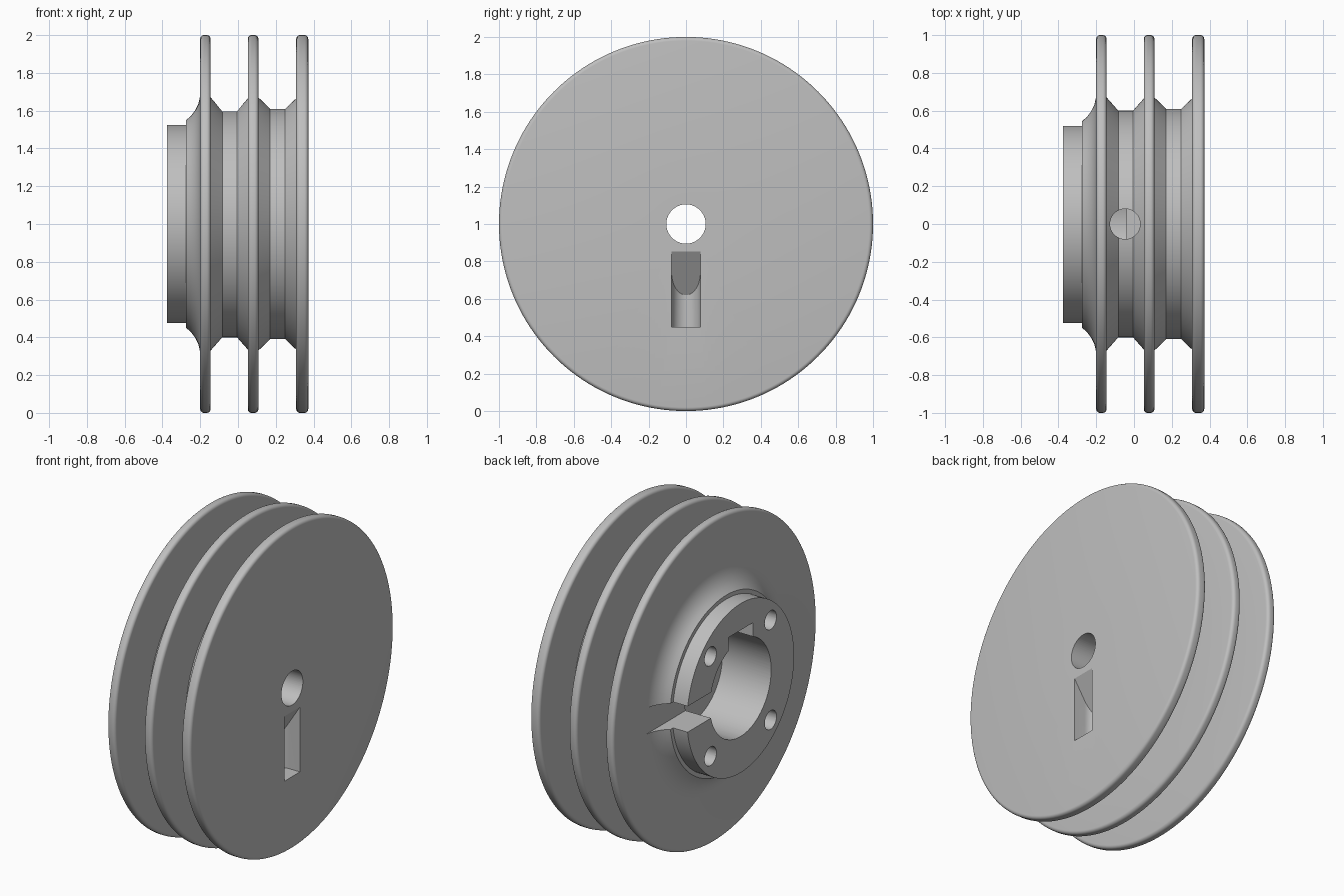
import bpy, bmesh
from math import pi, sin, cos
from mathutils import Vector, Matrix

if "Cube" in bpy.data.objects:
    bpy.data.objects.remove(bpy.data.objects["Cube"], do_unlink=True)

grey = bpy.data.materials.new("plain grey")
grey.use_nodes = True
colour = (0.52, 0.52, 0.52, 1)
grey.diffuse_color = colour
grey.node_tree.nodes["Principled BSDF"].inputs["Base Color"].default_value = colour

AXIS = Vector((0, 0, 1))  # centre of the wheel, which turns about x


def make_object(name, bm):
    bmesh.ops.recalc_face_normals(bm, faces=bm.faces)
    mesh = bpy.data.meshes.new(name)
    bm.to_mesh(mesh)
    bm.free()
    mesh.materials.append(grey)
    obj = bpy.data.objects.new(name, mesh)
    bpy.context.collection.objects.link(obj)
    return obj


def arc(cx, cr, radius, start, end, steps=5):
    angles = [start + (end - start) * i / steps for i in range(steps + 1)]
    return [(cx + radius * cos(a), cr + radius * sin(a)) for a in angles]


def flange(x0, x1, bevel=0.02):
    """Outline of a disc rim with rounded edges, as (x, radius)."""
    return (arc(x0 + bevel, 1 - bevel, bevel, pi, pi / 2)
            + arc(x1 - bevel, 1 - bevel, bevel, pi / 2, 0))


def lathe(name, outline, segments=160):
    bm = bmesh.new()
    verts = [bm.verts.new((x, 0, 1 + r)) for x, r in outline]
    edges = [bm.edges.new(pair) for pair in zip(verts, verts[1:])]
    bmesh.ops.spin(bm, geom=verts + edges, cent=AXIS, axis=(1, 0, 0),
                   angle=2 * pi, steps=segments, use_duplicate=False)
    bmesh.ops.remove_doubles(bm, verts=bm.verts, dist=0.0001)
    return make_object(name, bm)


def rod(name, start, end, radius, segments=64):
    start, end = Vector(start), Vector(end)
    bm = bmesh.new()
    turn = (end - start).to_track_quat('Z', 'Y').to_matrix().to_4x4()
    bmesh.ops.create_cone(bm, cap_ends=True, segments=segments, radius1=radius,
                          radius2=radius, depth=(end - start).length,
                          matrix=Matrix.Translation((start + end) / 2) @ turn)
    return make_object(name, bm)


def block(name, low, high):
    low, high = Vector(low), Vector(high)
    bm = bmesh.new()
    bmesh.ops.create_cube(bm, size=1, matrix=Matrix.Translation((low + high) / 2)
                          @ Matrix.Diagonal((*(high - low), 1)))
    return make_object(name, bm)


def rope_pocket():
    """Round-backed pocket with a sloping ceiling."""
    bm = bmesh.new()
    outline = [(0.45, -0.077)] + arc(0.3, 0, 0.077, -pi / 2, -3 * pi / 2, 20) + [(0.45, 0.077)]
    face = bm.faces.new([bm.verts.new((x, y, 0.45)) for x, y in outline])
    top = bmesh.ops.extrude_face_region(bm, geom=[face])["geom"]
    for v in top:
        if isinstance(v, bmesh.types.BMVert):
            slope = (0.85 - 0.62) / (0.37 - 0.223)
            v.co.z = 0.62 + (v.co.x - 0.223) * slope
    return make_object("rope_pocket_cutter", bm)


# Hub, flare, three flanges and the two grooves between them
outline = [(-0.375, 0), (-0.375, 0.525), (-0.275, 0.525), (-0.275, 0.55),
           (-0.25, 0.571), (-0.228, 0.6), (-0.21, 0.635), (-0.2, 0.68)]
outline += flange(-0.2, -0.145)
outline += [(-0.145, 0.67), (-0.083, 0.6), (-0.005, 0.6), (0.052, 0.665)]
outline += flange(0.052, 0.108)
outline += [(0.108, 0.67), (0.17, 0.61), (0.25, 0.61), (0.308, 0.665)]
outline += flange(0.308, 0.372) + [(0.372, 0)]
wheel = lathe("grooved_wheel", outline)

# Bore, keyway, cable notch, axle hole, radial hole and pocket
cutters = [
    rod("bore_cutter", (-0.5, 0, 1), (-0.04, 0, 1), 0.3, 96),
    block("keyway_cutter", (-0.5, -0.12, 1.1), (-0.04, 0.12, 1.36)),
    block("notch_cutter", (-0.5, 0.15, 0.925), (-0.2, 0.8, 1.085)),
    rod("axle_cutter", (-0.2, 0, 1), (0.5, 0, 1), 0.105),
    rod("radial_cutter", (-0.047, 0, 1.2), (-0.047, 0, 1.9), 0.08),
    rope_pocket(),
]
# Four bolt holes in the hub
for y in (-0.295, 0.295):
    for z in (-0.31, 0.31):
        cutters.append(rod("bolt_cutter", (-0.5, y, 1 + z), (-0.16, y, 1 + z), 0.058, 32))

bpy.context.view_layer.objects.active = wheel
for cutter in cutters:
    mod = wheel.modifiers.new("cut", 'BOOLEAN')
    mod.operation = 'DIFFERENCE'
    mod.solver = 'EXACT'
    mod.object = cutter
    bpy.ops.object.modifier_apply(modifier=mod.name)
    bpy.data.objects.remove(cutter, do_unlink=True)

bpy.ops.object.select_all(action='DESELECT')
wheel.select_set(True)
bpy.ops.object.shade_smooth_by_angle(angle=pi / 6)
